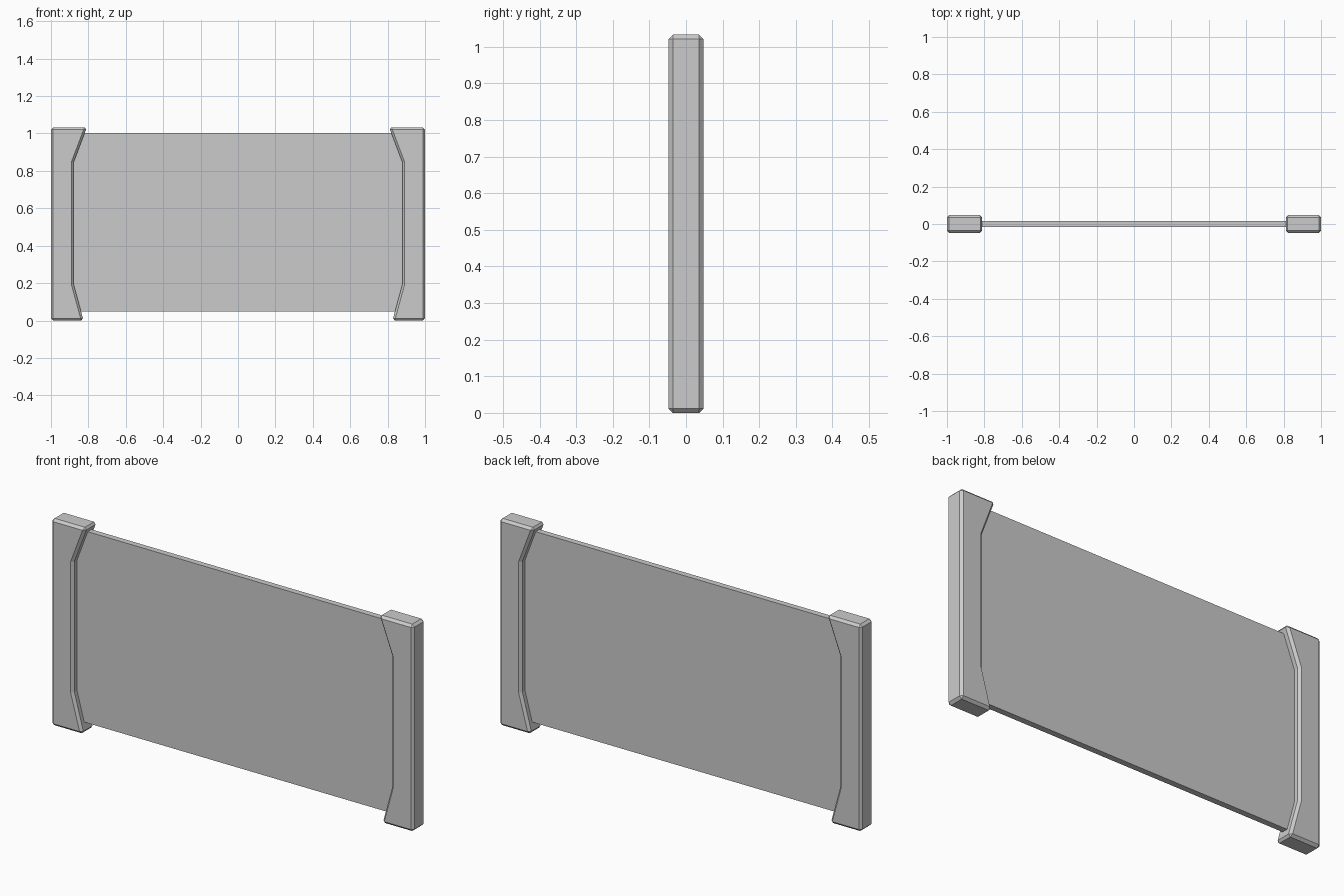
import bpy, bmesh

if "Cube" in bpy.data.objects:
    bpy.data.objects.remove(bpy.data.objects["Cube"])


def prism(name, profile, half_depth):
    """Extrude an x-z profile symmetrically along y."""
    bm = bmesh.new()
    face = bm.faces.new([bm.verts.new((x, -half_depth, z)) for x, z in profile])
    ext = bmesh.ops.extrude_face_region(bm, geom=[face])
    moved = [v for v in ext["geom"] if isinstance(v, bmesh.types.BMVert)]
    bmesh.ops.translate(bm, verts=moved, vec=(0, 2 * half_depth, 0))
    bmesh.ops.recalc_face_normals(bm, faces=bm.faces)
    mesh = bpy.data.meshes.new(name)
    bm.to_mesh(mesh)
    bm.free()
    obj = bpy.data.objects.new(name, mesh)
    bpy.context.collection.objects.link(obj)
    return obj


# Flared end posts, chamfered along sharp edges and mirrored to the other side
posts = prism("end_posts", [(-1, 0), (-0.826, 0), (-0.879, 0.195),
                            (-0.879, 0.845), (-0.808, 1.033), (-1, 1.033)], 0.048)
chamfer = posts.modifiers.new("chamfer", "BEVEL")
chamfer.width = 0.012
chamfer.segments = 1
chamfer.limit_method = "ANGLE"
chamfer.angle_limit = 0.6
mirror = posts.modifiers.new("mirror", "MIRROR")
mirror.use_axis[0] = True

# Thin panel spanning between the posts
prism("panel", [(-0.9, 0.047), (0.9, 0.047), (0.9, 1.003), (-0.9, 1.003)], 0.015)
